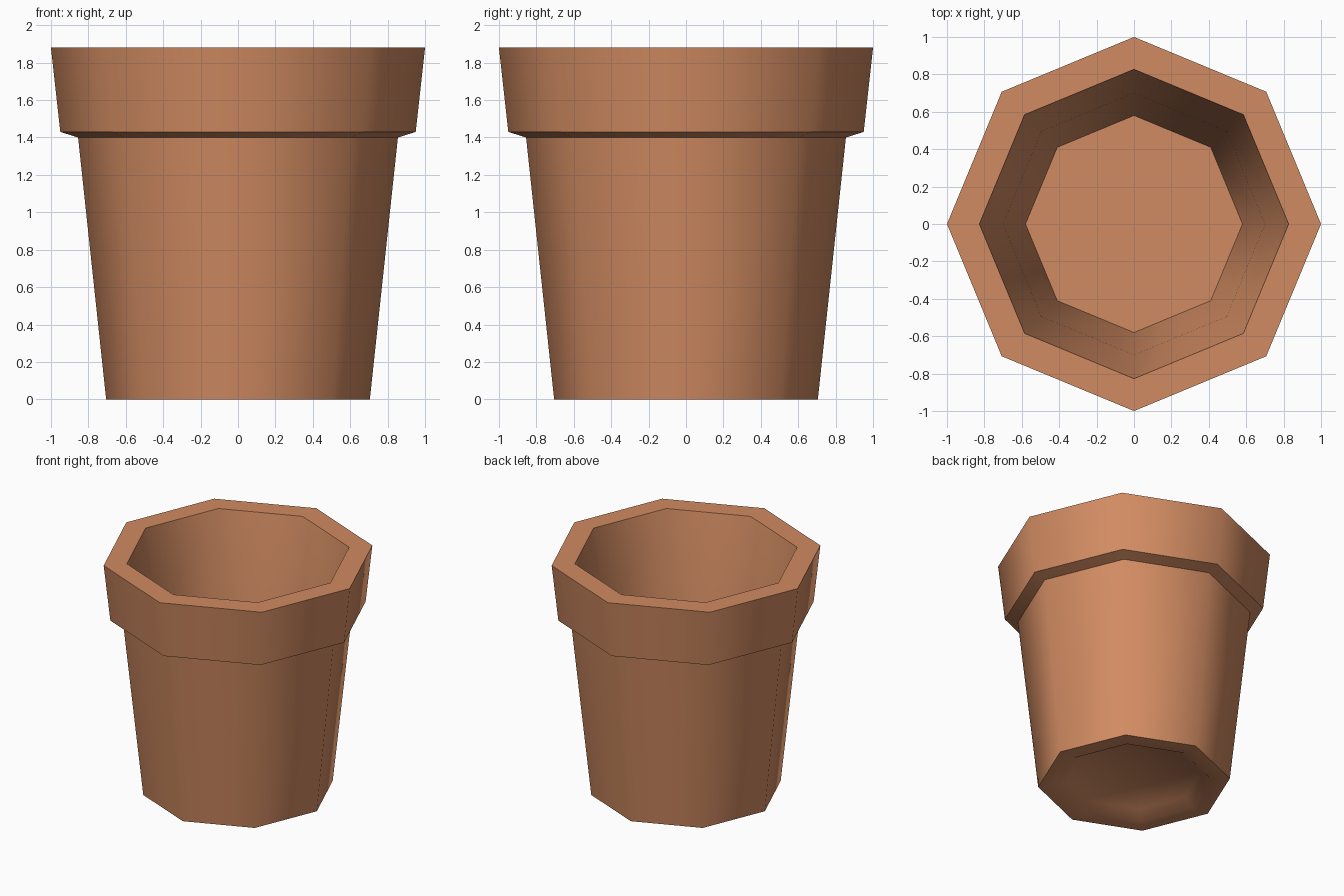
import bpy, bmesh, math

if "Cube" in bpy.data.objects:
    bpy.data.objects.remove(bpy.data.objects["Cube"])

SIDES = 8

# Closed cross-section (radius, height): underside, outer wall, rim, inner wall, floor
profile = [
    (0.49, 0.06), (0.57, 0.0),                 # shallow recess under the base
    (0.705, 0.0), (0.855, 1.40),               # tapered outer wall
    (0.95, 1.43), (1.0, 1.88),                 # thick collar
    (0.827, 1.88), (0.70, 1.22), (0.58, 0.12)  # inner wall down to the floor
]

bm = bmesh.new()
rings = []
for r, z in profile:
    rings.append([bm.verts.new((r * math.cos(2 * math.pi * i / SIDES),
                                r * math.sin(2 * math.pi * i / SIDES), z))
                  for i in range(SIDES)])
for a, b in zip(rings, rings[1:]):
    for i in range(SIDES):
        j = (i + 1) % SIDES
        bm.faces.new((a[i], a[j], b[j], b[i]))

# Base underside and inner floor
bm.faces.new(list(reversed(rings[0])))
bm.faces.new(rings[-1])
bmesh.ops.recalc_face_normals(bm, faces=bm.faces[:])

mesh = bpy.data.meshes.new("flower_pot")
bm.to_mesh(mesh)
bm.free()
pot = bpy.data.objects.new("flower_pot", mesh)
bpy.context.collection.objects.link(pot)

# Terracotta colour
mat = bpy.data.materials.new("terracotta")
mat.diffuse_color = (0.64, 0.26, 0.122, 1.0)
mat.use_nodes = True
mat.node_tree.nodes["Principled BSDF"].inputs["Base Color"].default_value = mat.diffuse_color
mesh.materials.append(mat)

# Smooth around the eight sides, crisp at the rim and collar
bpy.context.view_layer.objects.active = pot
pot.select_set(True)
bpy.ops.object.shade_smooth_by_angle(angle=math.radians(50))
